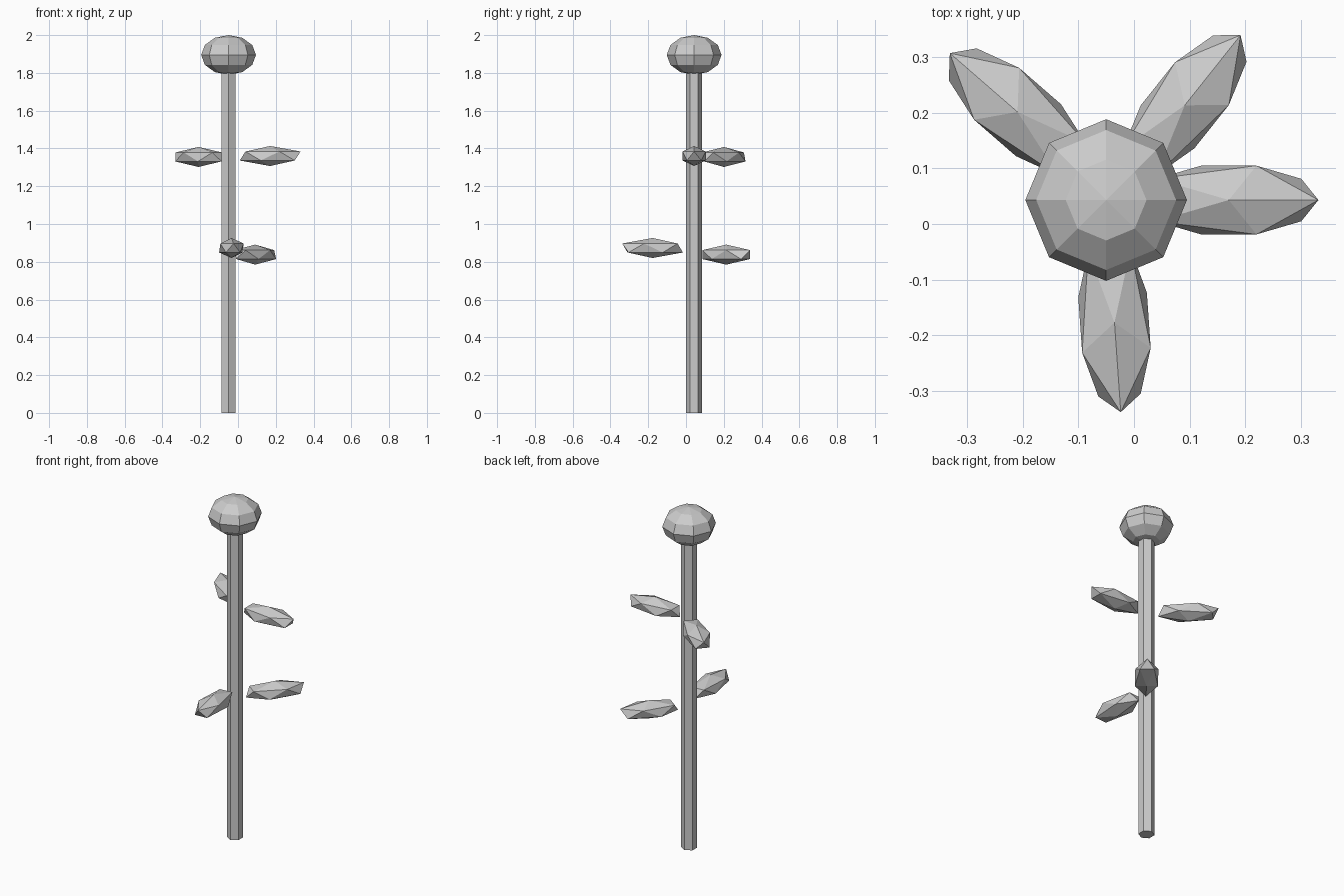
import bpy
from math import radians

if "Cube" in bpy.data.objects:
    bpy.data.objects.remove(bpy.data.objects["Cube"])

GREY = (0.6, 0.6, 0.6, 1)
grey = bpy.data.materials.new("plain grey")
grey.use_nodes = True
grey.diffuse_color = GREY
grey.node_tree.nodes["Principled BSDF"].inputs["Base Color"].default_value = GREY

AXIS = (-0.05, 0.043)


def finish(name):
    ob = bpy.context.object
    ob.name = name
    ob.data.materials.append(grey)
    return ob


# Six-sided stem reaching into the flower head
bpy.ops.mesh.primitive_cylinder_add(vertices=6, radius=0.043, depth=1.85,
                                    location=(*AXIS, 0.925))
finish("stem")

# Flattened faceted flower head
bpy.ops.mesh.primitive_uv_sphere_add(segments=8, ring_count=6, radius=0.145,
                                     location=(*AXIS, 1.895))
finish("flower_head").scale.z = 0.105 / 0.145


# Leaves: stretched low-poly spheres turned around the stem
def leaf(name, location, angle):
    bpy.ops.mesh.primitive_ico_sphere_add(subdivisions=1, radius=1,
                                          location=location,
                                          rotation=(0, 0, radians(angle)))
    finish(name).scale = (0.18, 0.0725, 0.053)


leaf("upper_left_leaf", (0.17, 0.043, 1.36), 0)
leaf("upper_right_leaf", (-0.209, 0.201, 1.355), 139)
leaf("lower_front_leaf", (-0.035, -0.177, 0.873), -86)
leaf("lower_back_leaf", (0.091, 0.213, 0.838), 51.5)
